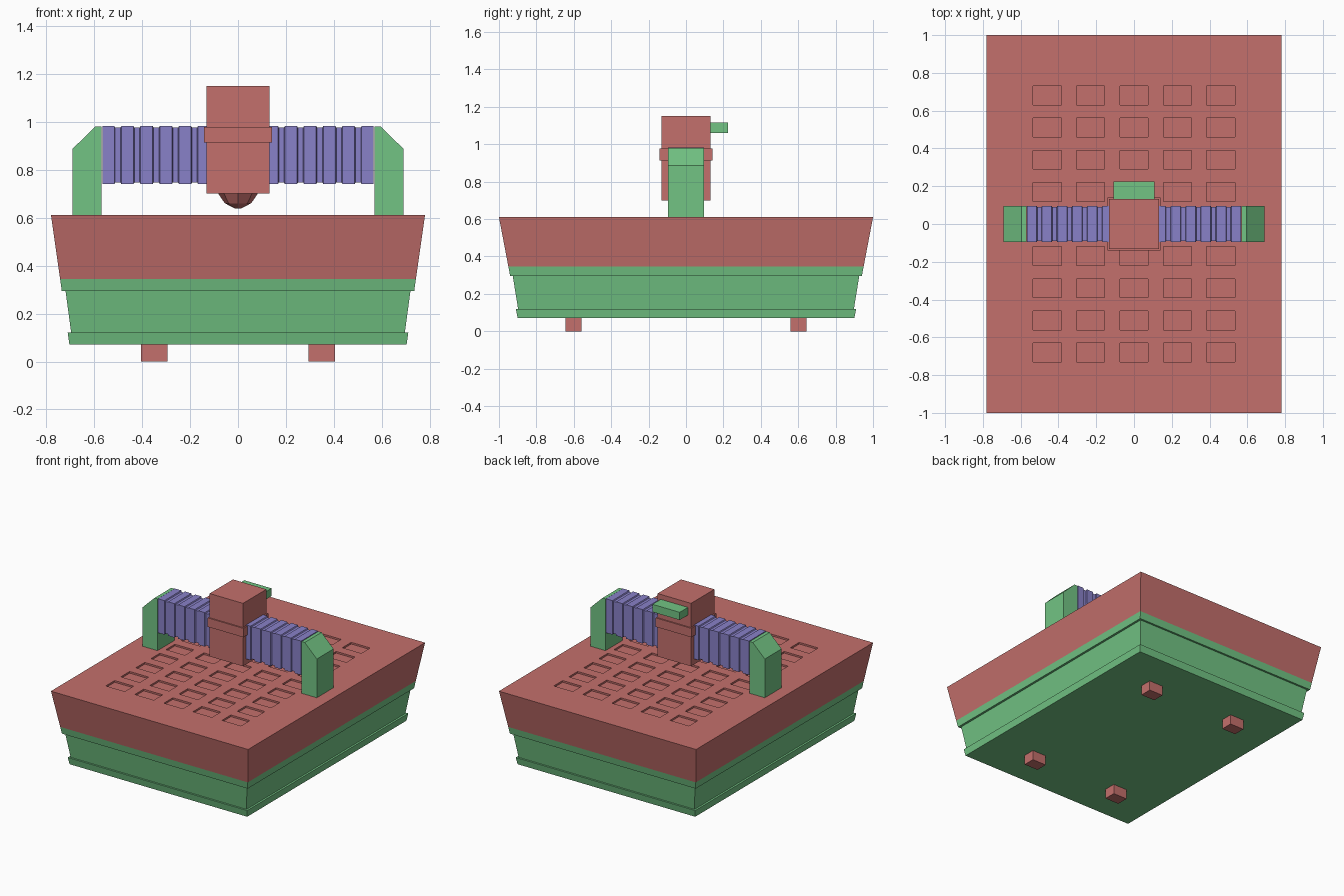
import bpy, bmesh
from mathutils import Matrix

if "Cube" in bpy.data.objects:
    bpy.data.objects.remove(bpy.data.objects["Cube"])


def material(name, rgb):
    m = bpy.data.materials.new(name)
    m.diffuse_color = (*rgb, 1)
    m.use_nodes = True
    m.node_tree.nodes["Principled BSDF"].inputs["Base Color"].default_value = m.diffuse_color
    return m


RED = material("red", (0.55, 0.16, 0.15))
GREEN = material("green", (0.17, 0.55, 0.23))
PURPLE = material("purple", (0.25, 0.22, 0.58))


def finish(name, bm, mat):
    bmesh.ops.recalc_face_normals(bm, faces=bm.faces)
    mesh = bpy.data.meshes.new(name)
    bm.to_mesh(mesh)
    bm.free()
    obj = bpy.data.objects.new(name, mesh)
    bpy.context.collection.objects.link(obj)
    if mat:
        mesh.materials.append(mat)
    return obj


def loft(name, rings, mat):
    """Closed skin through a list of equal-length vertex rings."""
    bm = bmesh.new()
    loops = [[bm.verts.new(p) for p in ring] for ring in rings]
    n = len(loops[0])
    for a, b in zip(loops, loops[1:]):
        for i in range(n):
            j = (i + 1) % n
            bm.faces.new((a[i], a[j], b[j], b[i]))
    bm.faces.new(loops[0])
    bm.faces.new(loops[-1])
    return finish(name, bm, mat)


def tiers(name, levels, mat):
    """Stack of centred rectangles given as (z, half_x, half_y)."""
    return loft(name, [[(-x, -y, z), (x, -y, z), (x, y, z), (-x, y, z)]
                       for z, x, y in levels], mat)


def boxes(name, bounds, mat):
    bm = bmesh.new()
    for x0, x1, y0, y1, z0, z1 in bounds:
        c = Matrix.Translation(((x0 + x1) / 2, (y0 + y1) / 2, (z0 + z1) / 2))
        s = Matrix.Diagonal((x1 - x0, y1 - y0, z1 - z0, 1))
        bmesh.ops.create_cube(bm, size=1, matrix=c @ s)
    return finish(name, bm, mat)


# Tapered tub: base flange, lower body, band and bed
tiers("base_flange", [(0.07, 0.703, 0.90), (0.12, 0.71, 0.91)], GREEN)
tiers("lower_body", [(0.115, 0.695, 0.897), (0.30, 0.72, 0.927)], GREEN)
tiers("body_band", [(0.295, 0.735, 0.94), (0.345, 0.742, 0.9495)], GREEN)
bed = tiers("bed", [(0.345, 0.742, 0.9495), (0.61, 0.78, 1.0)], RED)

# Shallow pockets across the bed
COLS, ROWS, PX, PY = 5, 9, 0.23, 0.17
pockets = []
for i in range(COLS):
    for j in range(ROWS):
        x, y = (i - (COLS - 1) / 2) * PX, (j - (ROWS - 1) / 2) * PY
        pockets.append((x - 0.075, x + 0.075, y - 0.05, y + 0.05, 0.598, 0.65))
cutter = boxes("pocket_cutter", pockets, None)
cut = bed.modifiers.new("pockets", 'BOOLEAN')
cut.operation, cut.object, cut.solver = 'DIFFERENCE', cutter, 'EXACT'
bpy.context.view_layer.objects.active = bed
bpy.ops.object.modifier_apply(modifier=cut.name)
bpy.data.objects.remove(cutter)

# Feet
for sx in (-1, 1):
    for sy in (-1, 1):
        x, y = sx * 0.35, sy * 0.6025
        boxes("foot", [(x - 0.055, x + 0.055, y - 0.0425, y + 0.0425, 0, 0.075)], RED)

# Gantry posts with chamfered outer shoulder, and pleated bellows
post = [(0.57, 0.605), (0.69, 0.605), (0.69, 0.887), (0.595, 0.98), (0.57, 0.98)]
for side, s in (("left", -1), ("right", 1)):
    loft(side + "_post", [[(s * x, y, z) for x, z in post]
                          for y in (-0.095, 0.095)], GREEN)
    rings = []
    start, pitch = 0.09, 0.08
    for k in range(6):
        a = start + k * pitch
        for x, r in ((a, 0.089), (a + 0.022, 0.089),
                     (a + 0.026, 0.096), (a + pitch - 0.004, 0.096)):
            h = r + 0.0255
            rings.append([(s * x, -r, 0.861 - h), (s * x, r, 0.861 - h),
                          (s * x, r, 0.861 + h), (s * x, -r, 0.861 + h)])
    loft(side + "_bellows", rings, PURPLE)

# Tool head, collar, rear connector and faceted nozzle
tiers("head", [(0.70, 0.132, 0.132), (1.15, 0.132, 0.132)], RED)
tiers("head_collar", [(0.913, 0.141, 0.141), (0.977, 0.141, 0.141)], RED)
boxes("rear_connector", [(-0.108, 0.108, 0.125, 0.225, 1.06, 1.115)], GREEN)
bm = bmesh.new()
for r1, r2, z0, z1 in ((0.055, 0.086, 0.66, 0.705), (0.012, 0.055, 0.638, 0.66)):
    bmesh.ops.create_cone(bm, segments=8, radius1=r1, radius2=r2, depth=z1 - z0,
                          cap_ends=True, matrix=Matrix.Translation((0, 0, (z0 + z1) / 2)))
finish("nozzle", bm, RED)
